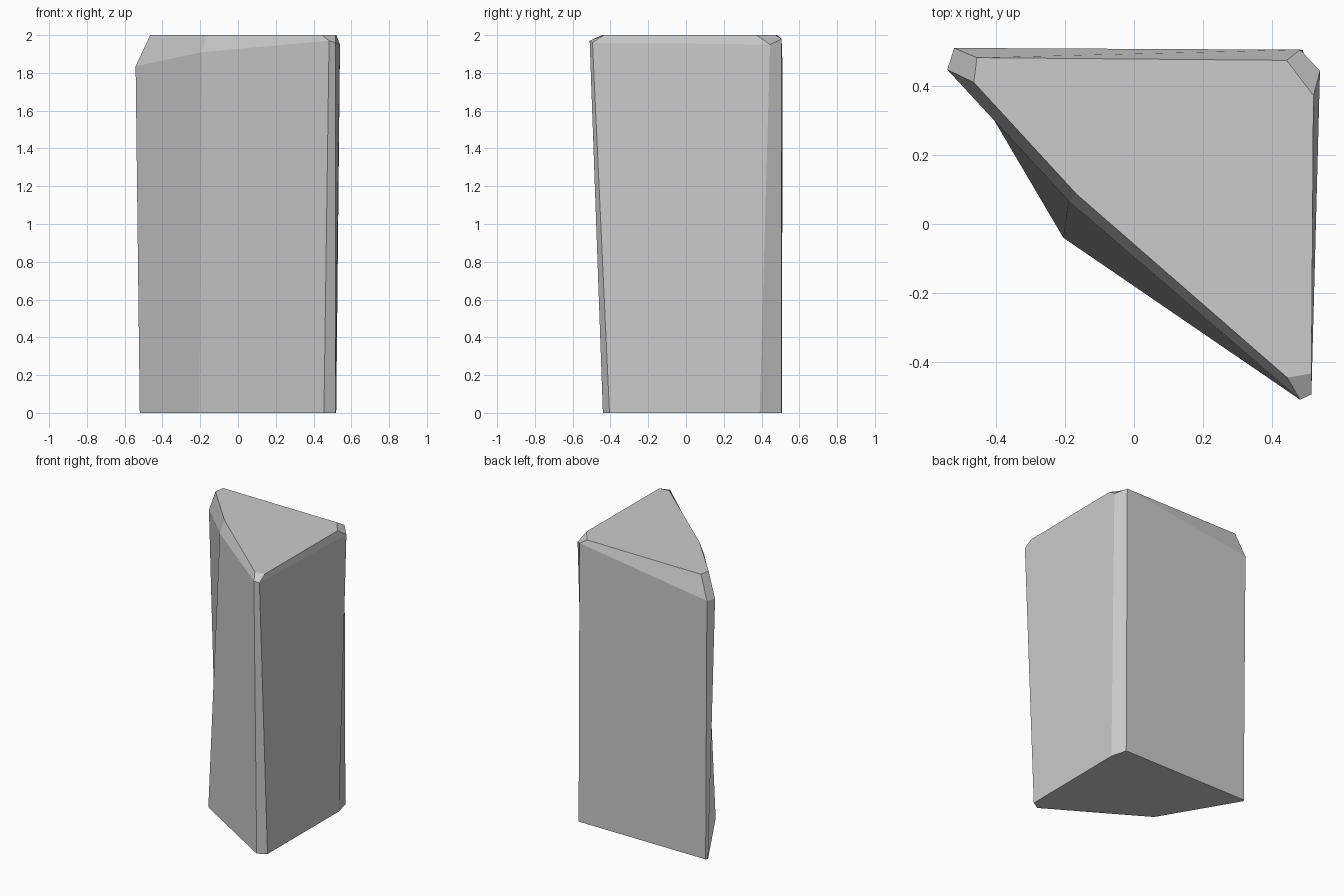
import bpy

if "Cube" in bpy.data.objects:
    bpy.data.objects.remove(bpy.data.objects["Cube"])

# Seven-sided stone pillar: base ring, shoulder ring, and chamfered cap ring
base = [(-.51, .508, 0), (.49, .505, 0), (.52, .39, 0), (.515, -.405, 0),
        (.455, -.44, 0), (-.205, -.04, 0), (-.52, .495, 0)]
shoulder = [(-.522, .511, 1.84), (.482, .506, 1.98), (.54, .445, 1.95), (.515, -.495, 1.96),
            (.482, -.51, 1.97), (-.19, .067, 1.91), (-.542, .448, 1.835)]
cap = [(-.456, .483, 2), (.443, .475, 2), (.521, .373, 2), (.515, -.434, 2),
       (.445, -.446, 2), (-.167, .087, 2), (-.465, .411, 2)]

# Loft the rings and close both ends
n = len(base)
faces = [tuple(range(n)), tuple(reversed(range(2 * n, 3 * n)))]
for r in (0, n):
    for i in range(n):
        j = (i + 1) % n
        faces.append((r + j, r + i, r + n + i, r + n + j))

mesh = bpy.data.meshes.new("stone_pillar")
mesh.from_pydata(base + shoulder + cap, [], faces)
mesh.validate()
mesh.update()
pillar = bpy.data.objects.new("stone_pillar", mesh)
bpy.context.collection.objects.link(pillar)
